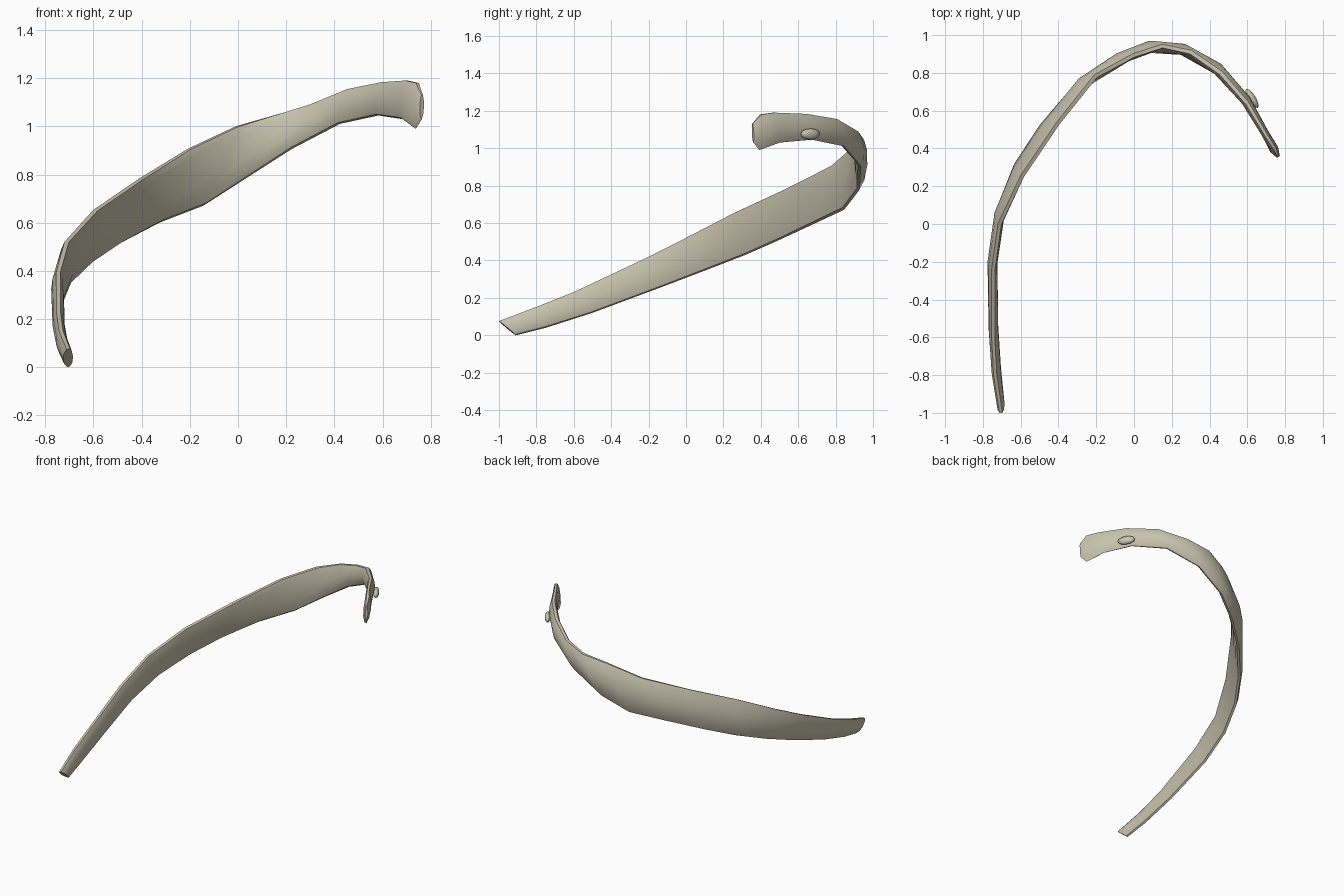
import bpy
import bmesh
import math
from mathutils import Vector

cube = bpy.data.objects.get("Cube")
if cube:
    bpy.data.objects.remove(cube, do_unlink=True)

# One flat bone colour
bone = bpy.data.materials.new("pale bone")
bone.use_nodes = True
bone_colour = (0.58, 0.54, 0.42, 1)
bone.diffuse_color = bone_colour
bone.node_tree.nodes["Principled BSDF"].inputs["Base Color"].default_value = bone_colour

# Stations along the shaft: upper edge, lower edge, outer bulge, inner bulge
stations = [
    ((-.705, -1, .075), (-.705, -.91, 0), .022, .02),
    ((-.735, -.8, .15), (-.72, -.75, .04), .027, .022),
    ((-.745, -.6, .23), (-.735, -.5, .12), .03, .02),
    ((-.745, -.25, .395), (-.74, -.15, .25), .033, .02),
    ((-.71, 0, .52), (-.7, .1, .345), .035, .02),
    ((-.59, .25, .65), (-.61, .32, .43), .042, .018),
    ((-.4, .53, .78), (-.49, .5, .51), .045, .015),
    ((-.2, .78, .905), (-.32, .69, .6), .048, .015),
    ((0, .89, 1), (-.14, .84, .67), .045, .018),
    ((.15, .94, 1.045), (.02, .92, .775), .04, .02),
    ((.3, .91, 1.09), (.22, .93, .905), .035, .025),
    ((.46, .8, 1.155), (.42, .84, 1.01), .035, .028),
    ((.6, .64, 1.183), (.58, .67, 1.045), .028, .025),
    ((.7, .47, 1.19), (.68, .5, 1.03), .022, .02),
    ((.745, .4, 1.18), (.735, .39, .99), .026, .022),
    ((.765, .355, 1.13), (.762, .36, 1.03), .01, .01),
]
# Cross-section: fraction from upper to lower edge, share of the bulge
section = [(0, .3), (.2, .8), (.5, 1), (.8, .75), (1, .15),
           (.96, -.4), (.75, -.9), (.45, -1), (.15, -.8), (0, -.4)]


def finish(name, bm, angle):
    """Turn a bmesh into a smooth bone-coloured object."""
    bmesh.ops.recalc_face_normals(bm, faces=bm.faces[:])
    mesh = bpy.data.meshes.new(name)
    bm.to_mesh(mesh)
    bm.free()
    mesh.materials.append(bone)
    obj = bpy.data.objects.new(name, mesh)
    bpy.context.collection.objects.link(obj)
    bpy.ops.object.select_all(action='DESELECT')
    obj.select_set(True)
    bpy.context.view_layer.objects.active = obj
    bpy.ops.object.shade_smooth_by_angle(angle=math.radians(angle))
    return obj


# Curved rib shaft, lofted from the stations
bm = bmesh.new()
centres = [(Vector(s[0]) + Vector(s[1])) / 2 for s in stations]
last = len(stations) - 1
rings = []
for i, (upper, lower, outer, inner) in enumerate(stations):
    upper, lower = Vector(upper), Vector(lower)
    tangent = centres[min(i + 1, last)] - centres[max(i - 1, 0)]
    outward = (upper - lower).cross(tangent).normalized()
    ring = []
    for along, share in section:
        depth = share * (outer if share > 0 else inner)
        ring.append(bm.verts.new(upper.lerp(lower, along) + outward * depth))
    rings.append(ring)
count = len(section)
for a, b in zip(rings, rings[1:]):
    for k in range(count):
        n = (k + 1) % count
        bm.faces.new((a[k], a[n], b[n], b[k]))
bm.faces.new(rings[0])
bm.faces.new(rings[-1])
finish("rib_shaft", bm, 40)

# Small knob on the outer side of the neck
bm = bmesh.new()
bmesh.ops.create_icosphere(bm, subdivisions=2, radius=1)
bmesh.ops.scale(bm, vec=(.02, .06, .03), verts=bm.verts[:])
knob = finish("neck_knob", bm, 60)
knob.location = (.625, .665, 1.075)
knob.rotation_euler.z = math.radians(32)
